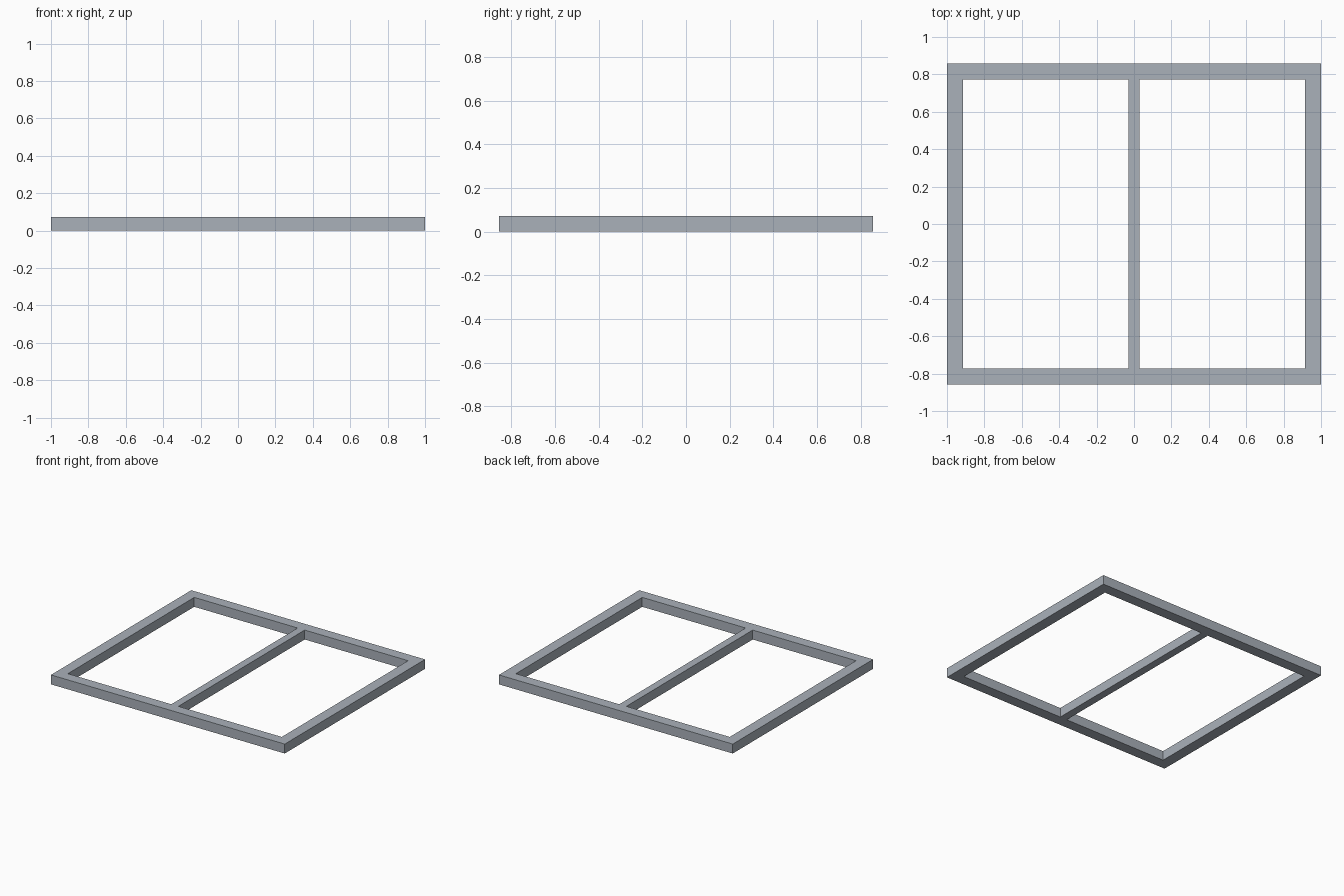
import bpy

if "Cube" in bpy.data.objects:
    bpy.data.objects.remove(bpy.data.objects["Cube"])

HALF_X, HALF_Y = 1.0, 0.857   # outer half sizes
BAR = 0.085                   # face width of the outer frame
MULLION = 0.06                # face width of the centre bar
H = 0.073                     # thickness

# Blue-grey painted metal
metal = bpy.data.materials.new("blue_grey_metal")
metal.diffuse_color = (0.40, 0.44, 0.49, 1)
metal.use_nodes = True
metal.node_tree.nodes["Principled BSDF"].inputs["Base Color"].default_value = metal.diffuse_color


def box(name, x, y, sx, sy):
    """Box resting on z = 0, centred at x, y."""
    bpy.ops.mesh.primitive_cube_add(size=1, location=(x, y, H / 2))
    ob = bpy.context.object
    ob.name = name
    ob.scale = (sx, sy, H)
    bpy.ops.object.transform_apply(location=False, rotation=False, scale=True)
    ob.data.materials.append(metal)
    return ob


inner_y = 2 * (HALF_Y - BAR)

# Long rails at front and back
for name, s in (("front_rail", -1), ("back_rail", 1)):
    box(name, 0, s * (HALF_Y - BAR / 2), 2 * HALF_X, BAR)

# Side stiles fitted between the rails
for name, s in (("left_stile", -1), ("right_stile", 1)):
    box(name, s * (HALF_X - BAR / 2), 0, BAR, inner_y)

# Narrow centre bar dividing the opening
box("centre_bar", 0, 0, MULLION, inner_y)
